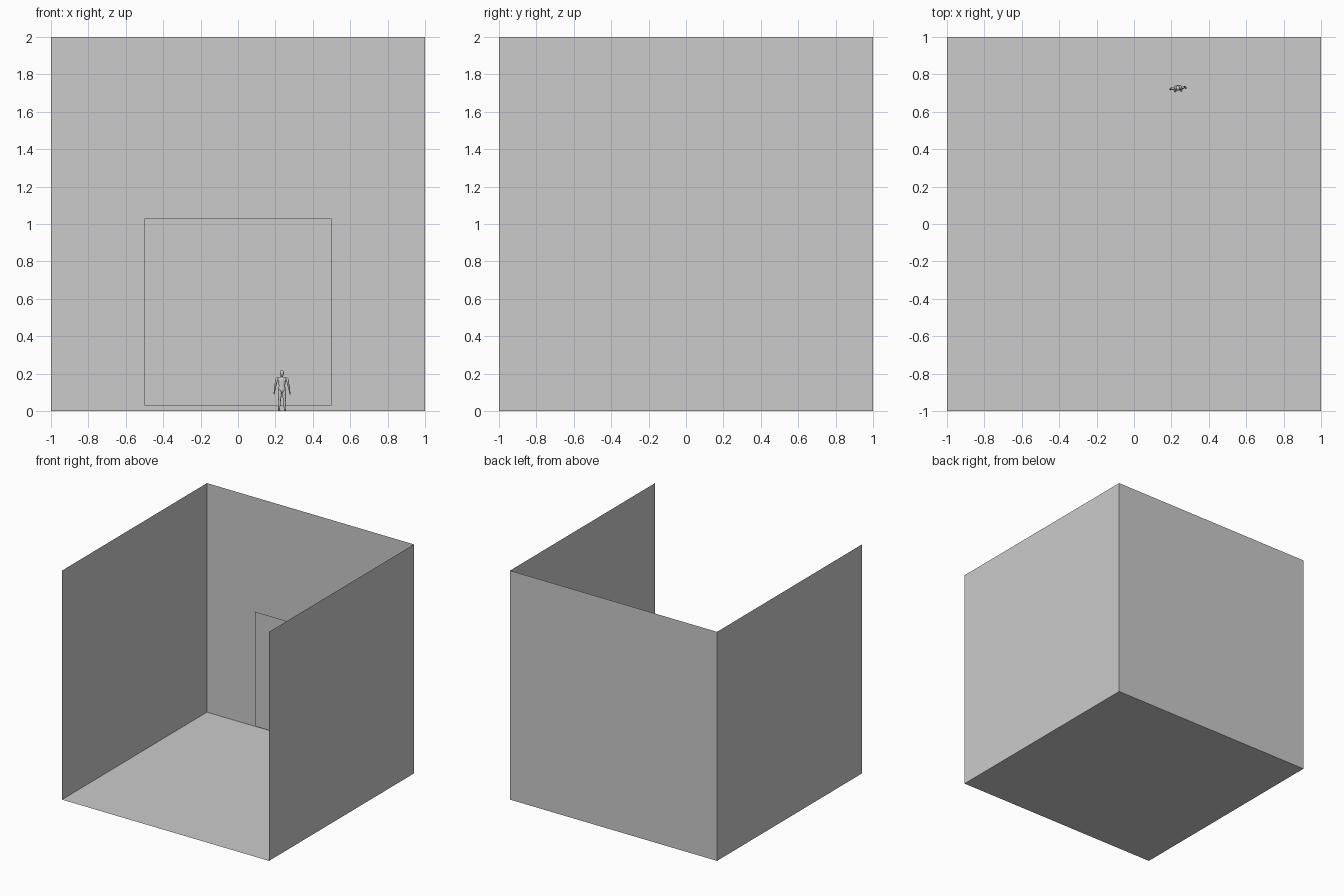
import bpy, bmesh, math
from mathutils import Matrix

if "Cube" in bpy.data.objects:
    bpy.data.objects.remove(bpy.data.objects["Cube"])

FIG = Matrix.Translation((0.235, 0.728, 0)) @ Matrix.Rotation(0.1, 4, 'Z') @ Matrix.Scale(0.218, 4)


def make_object(name, bm):
    mesh = bpy.data.meshes.new(name)
    bm.to_mesh(mesh)
    bm.free()
    obj = bpy.data.objects.new(name, mesh)
    bpy.context.collection.objects.link(obj)
    return obj


def sheet(name, corners):
    bm = bmesh.new()
    bm.faces.new([bm.verts.new(c) for c in corners])
    return make_object(name, bm)


def limb(name, sections, side=1, n=12):
    """Loft ellipses (x, y, z, rx, ry) into a closed smooth body part."""
    bm = bmesh.new()
    rings = []
    for x, y, z, rx, ry in sections:
        rings.append([bm.verts.new((side * (x + rx * math.cos(a)), y + ry * math.sin(a), z))
                      for a in (2 * math.pi * i / n for i in range(n))])
    for a, b in zip(rings, rings[1:]):
        for i in range(n):
            j = (i + 1) % n
            bm.faces.new((a[i], a[j], b[j], b[i]))
    bm.faces.new(rings[0])
    bm.faces.new(rings[-1])
    bmesh.ops.recalc_face_normals(bm, faces=bm.faces)
    for f in bm.faces:
        f.smooth = True
    bm.transform(FIG)
    return make_object(name, bm)


# Room shell: floor and three paper-thin walls, open front and top
sheet("floor", [(-1, -1, 0), (1, -1, 0), (1, 1, 0), (-1, 1, 0)])
sheet("back_wall", [(-1, 1, 0), (1, 1, 0), (1, 1, 2), (-1, 1, 2)])
sheet("left_wall", [(-1, -1, 0), (-1, 1, 0), (-1, 1, 2), (-1, -1, 2)])
sheet("right_wall", [(1, 1, 0), (1, -1, 0), (1, -1, 2), (1, 1, 2)])

# Square panel hung just in front of the back wall
sheet("panel", [(-0.5, 0.95, 0.03), (0.5, 0.95, 0.03), (0.5, 0.95, 1.03), (-0.5, 0.95, 1.03)])

# Small standing figure, in units of its own height
limb("torso", [(0, 0, .46, .05, .05), (0, 0, .49, .092, .066), (0, 0, .54, .092, .068),
               (0, 0, .62, .074, .055), (0, 0, .72, .095, .068), (0, 0, .78, .112, .066),
               (0, 0, .81, .105, .052), (0, 0, .835, .05, .04)])
limb("neck_and_head", [(0, .005, .82, .033, .034), (0, 0, .865, .03, .034),
                       (0, -.012, .88, .034, .044), (0, -.01, .92, .046, .06),
                       (0, -.005, .96, .048, .062), (0, 0, .985, .036, .046),
                       (0, 0, 1.0, .012, .015)])
for side, tag in ((1, "right"), (-1, "left")):
    limb(tag + "_leg", [(.07, 0, .0, .026, .03), (.07, 0, .04, .024, .028),
                        (.068, 0, .1, .024, .027), (.066, .008, .2, .036, .04),
                        (.06, 0, .28, .032, .035), (.054, 0, .38, .046, .053),
                        (.05, 0, .47, .05, .062), (.05, 0, .51, .044, .058)], side)
    limb(tag + "_foot", [(.074, -.03, 0, .03, .07), (.074, -.028, .015, .029, .065),
                         (.072, -.01, .035, .024, .038)], side)
    limb(tag + "_arm", [(.192, -.025, .4, .01, .018), (.193, -.02, .44, .014, .028),
                        (.187, -.012, .485, .015, .02), (.172, 0, .58, .025, .027),
                        (.16, 0, .63, .024, .026), (.142, 0, .72, .029, .034),
                        (.125, 0, .79, .034, .038), (.11, 0, .82, .024, .026)], side)
